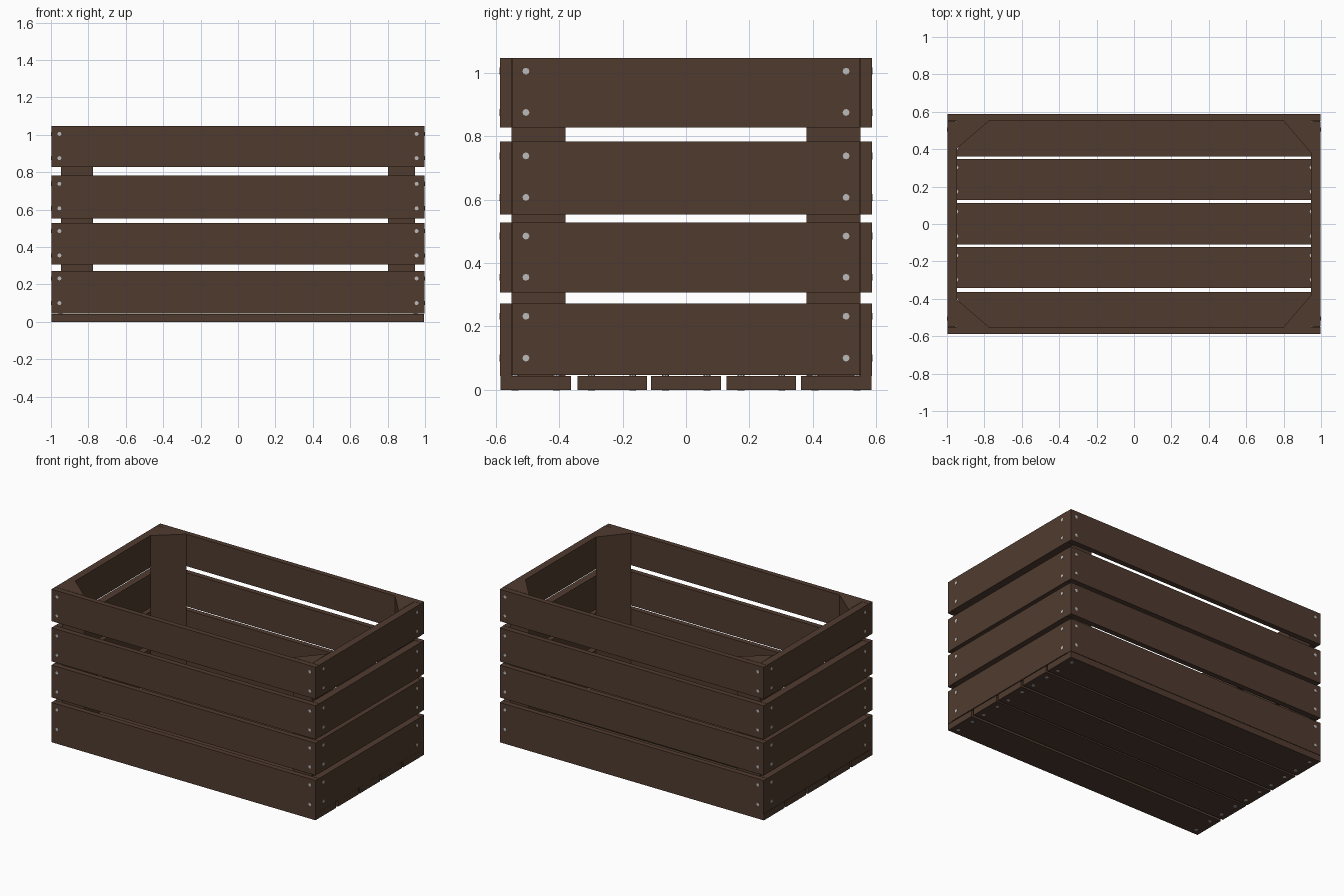
import bpy, bmesh, math
from mathutils import Matrix, Vector

if "Cube" in bpy.data.objects:
    bpy.data.objects.remove(bpy.data.objects["Cube"])


def material(name, col):
    m = bpy.data.materials.new(name)
    m.diffuse_color = (*col, 1)
    m.use_nodes = True
    m.node_tree.nodes["Principled BSDF"].inputs["Base Color"].default_value = m.diffuse_color
    return m


WOOD = material("dark_brown_wood", (0.08, 0.044, 0.028))
STEEL = material("light_grey_steel", (0.5, 0.5, 0.5))


def finish(name, bm, mat):
    bmesh.ops.recalc_face_normals(bm, faces=bm.faces)
    me = bpy.data.meshes.new(name)
    bm.to_mesh(me)
    bm.free()
    me.materials.append(mat)
    ob = bpy.data.objects.new(name, me)
    bpy.context.collection.objects.link(ob)
    return ob


def board(name, x, y, z):
    bm = bmesh.new()
    size = (x[1] - x[0], y[1] - y[0], z[1] - z[0])
    mid = ((x[0] + x[1]) / 2, (y[0] + y[1]) / 2, (z[0] + z[1]) / 2)
    bmesh.ops.create_cube(bm, size=1, matrix=Matrix.Translation(mid) @ Matrix.Diagonal((*size, 1)))
    return finish(name, bm, WOOD)


def prism(name, pts, z0, z1):
    bm = bmesh.new()
    f = bm.faces.new([bm.verts.new((px, py, z0)) for px, py in pts])
    top = bmesh.ops.extrude_face_region(bm, geom=[f])["geom"]
    bmesh.ops.translate(bm, vec=(0, 0, z1 - z0), verts=[v for v in top if isinstance(v, bmesh.types.BMVert)])
    return finish(name, bm, WOOD)


screws = bmesh.new()


def screw(pos, direction, length):
    # cylinder starting just proud of the surface and running inwards
    d = Vector(direction)
    rot = d.to_track_quat('Z', 'Y').to_matrix().to_4x4()
    mid = Vector(pos) + d * (length / 2 - 0.002)
    bmesh.ops.create_cone(screws, cap_ends=True, segments=8, radius1=0.011, radius2=0.011,
                          depth=length, matrix=Matrix.Translation(mid) @ rot)


# slat rows on all four walls: bottom, top, screw heights
rows = [(0.046, 0.273, (0.10, 0.232)), (0.307, 0.528, (0.355, 0.485)),
        (0.553, 0.783, (0.607, 0.738)), (0.828, 1.046, (0.875, 1.005))]
for i, (z0, z1, heights) in enumerate(rows):
    for s, long_name, end_name in ((-1, "front", "left"), (1, "back", "right")):
        lower = 0.044 if i == 0 else z0
        board(f"{long_name}_slat_{i+1}", (-0.998, 0.996), sorted((s * 0.551, s * 0.587)), (lower, z1))
        board(f"{end_name}_slat_{i+1}", sorted((s * 0.947, s * 0.998)), (-0.549, 0.549), (z0, z1))
        for t in (-1, 1):
            for z in heights:
                screw((t * 0.955, s * 0.587, z), (0, -s, 0), 0.03)
                screw((s * 0.998, t * 0.505, z), (-s, 0, 0), 0.04)

# floor boards with screws at both ends
floor = [(-0.585, -0.363), (-0.343, -0.123), (-0.110, 0.111), (0.128, 0.347), (0.362, 0.585)]
for i, (y0, y1) in enumerate(floor):
    board(f"floor_board_{i+1}", (-0.998, 0.995), (y0, y1), (0, 0.043))
    for x in (-0.95, 0.95):
        for y in (y0 + 0.045, y1 - 0.045):
            screw((x, y, 0), (0, 0, 1), 0.048)

# triangular corner posts
for sx, dx, dy in ((-1, 0.17, 0.145), (1, 0.145, 0.17)):
    for sy in (-1, 1):
        cx, cy = sx * 0.946, sy * 0.55
        prism(f"{'front' if sy < 0 else 'back'}_{'left' if sx < 0 else 'right'}_corner_post",
              [(cx, cy), (cx - sx * dx, cy), (cx, cy - sy * dy)], 0.044, 1.047)

finish("screws", screws, STEEL)
